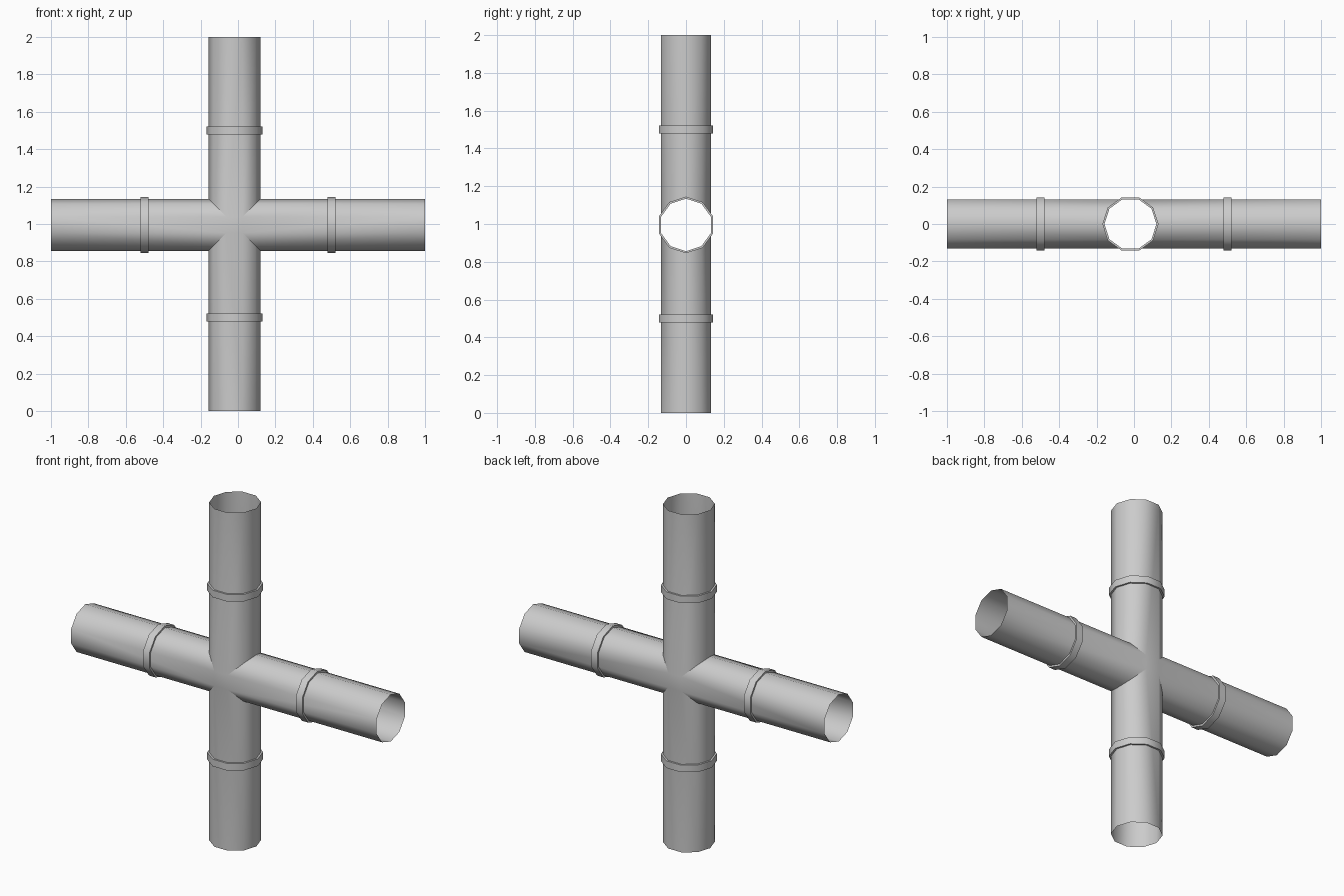
import bpy, bmesh, math
from mathutils import Vector

if "Cube" in bpy.data.objects:
    bpy.data.objects.remove(bpy.data.objects["Cube"])

CX, CZ = -0.019, 0.995          # crossing point of the two pipe axes
R_PIPE, R_COLLAR, W_COLLAR, SIDES = 0.139, 0.150, 0.042, 10

# Each arm: direction, sideways axis, pipe length, collar distance from crossing
ORIGIN = Vector((CX, 0, CZ))
X, Y, Z = Vector((1, 0, 0)), Vector((0, 1, 0)), Vector((0, 0, 1))
ARMS = {
    "right": (X, Z, 1 - CX, 0.5 - CX),
    "left": (-X, Z, 1 + CX, 0.5 + CX),
    "top": (Z, X, 2 - CZ, 1.5 - CZ),
    "bottom": (-Z, X, CZ, CZ - 0.5),
}


def decagon(r):
    return [(r * math.cos(2 * math.pi * i / SIDES), r * math.sin(2 * math.pi * i / SIDES))
            for i in range(SIDES)]


def bridge(bm, a, b):
    for i in range(SIDES):
        j = (i + 1) % SIDES
        bm.faces.new((a[i], a[j], b[j], b[i]))


def finish(bm, name):
    bmesh.ops.remove_doubles(bm, verts=bm.verts, dist=1e-4)
    bmesh.ops.recalc_face_normals(bm, faces=bm.faces)
    me = bpy.data.meshes.new(name)
    bm.to_mesh(me)
    bm.free()
    ob = bpy.data.objects.new(name, me)
    bpy.context.collection.objects.link(ob)
    bpy.ops.object.select_all(action='DESELECT')
    ob.select_set(True)
    bpy.context.view_layer.objects.active = ob
    bpy.ops.object.shade_smooth_by_angle(angle=math.radians(40))


# Pipe cross: four open tubes mitred together at 45 degrees
bm = bmesh.new()
for d, side, length, _ in ARMS.values():
    pts = decagon(R_PIPE)
    mitre = [bm.verts.new(ORIGIN + side * u + Y * v + d * abs(u)) for u, v in pts]
    end = [bm.verts.new(ORIGIN + side * u + Y * v + d * length) for u, v in pts]
    bridge(bm, mitre, end)

# Flat squares on front and back where the arms meet
h, depth = R_PIPE * math.cos(math.radians(72)), R_PIPE * math.sin(math.radians(72))
for s in (-1, 1):
    bm.faces.new([bm.verts.new(ORIGIN + X * a * h + Z * b * h + Y * s * depth)
                  for a, b in ((-1, -1), (1, -1), (1, 1), (-1, 1))])
finish(bm, "pipe_cross")

# Collars: a raised band around each arm
for label, (d, side, _, dist) in ARMS.items():
    bm = bmesh.new()
    profile = ((R_PIPE, -1), (R_COLLAR, -1), (R_COLLAR, 1), (R_PIPE, 1))
    rings = [[bm.verts.new(ORIGIN + side * u + Y * v + d * (dist + k * W_COLLAR / 2))
              for u, v in decagon(r)] for r, k in profile]
    for a, b in zip(rings, rings[1:]):
        bridge(bm, a, b)
    finish(bm, label + "_collar")
